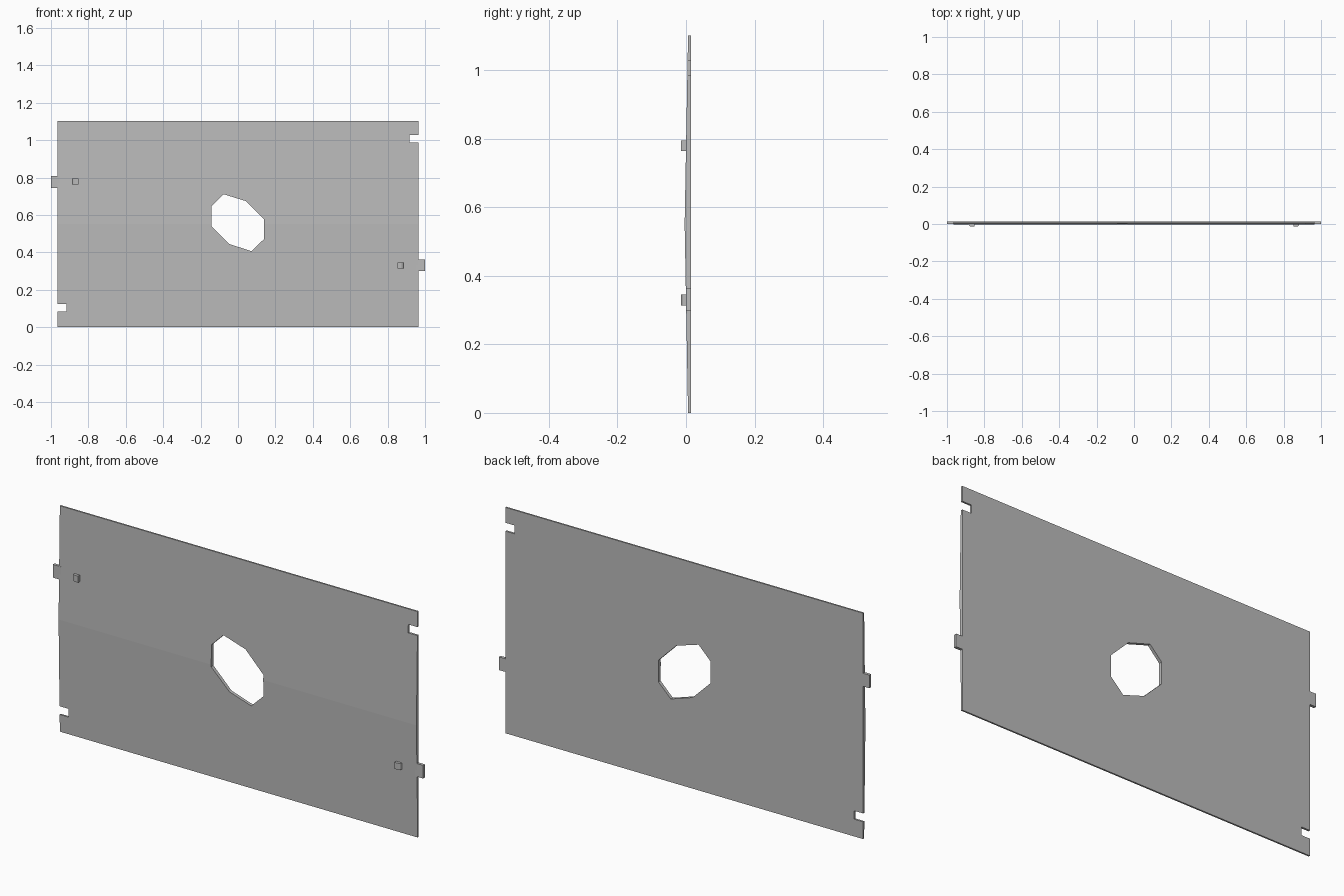
import bpy, bmesh
from mathutils import Vector

if "Cube" in bpy.data.objects:
    bpy.data.objects.remove(bpy.data.objects["Cube"])

grey = bpy.data.materials.new("plain grey")
grey.diffuse_color = (0.5, 0.5, 0.5, 1)
grey.use_nodes = True
grey.node_tree.nodes["Principled BSDF"].inputs["Base Color"].default_value = grey.diffuse_color


def prism(name, points, offset):
    """Extrude a flat 3D outline along an offset into a closed solid."""
    bm = bmesh.new()
    face = bm.faces.new([bm.verts.new(p) for p in points])
    ext = bmesh.ops.extrude_face_region(bm, geom=[face])
    bmesh.ops.translate(bm, vec=Vector(offset),
                        verts=[v for v in ext["geom"] if isinstance(v, bmesh.types.BMVert)])
    bmesh.ops.recalc_face_normals(bm, faces=bm.faces)
    mesh = bpy.data.meshes.new(name)
    bm.to_mesh(mesh)
    bm.free()
    mesh.materials.append(grey)
    ob = bpy.data.objects.new(name, mesh)
    bpy.context.collection.objects.link(ob)
    return ob


def box(name, x0, x1, y0, y1, z0, z1):
    return prism(name, [(x0, y0, z0), (x1, y0, z0), (x1, y0, z1), (x0, y0, z1)], (0, y1 - y0, 0))


H, W, BACK, MID = 1.102, 0.966, 0.014, 0.551

# panel: flat back, front slightly ridged along the middle height
panel = prism("panel", [(-W, BACK, 0), (-W, 0.006, 0), (-W, -0.004, MID),
                        (-W, 0.006, H), (-W, BACK, H)], (2 * W, 0, 0))

# eight-sided centre opening and the two edge notches
hole = [(-0.078, 0.711), (0.042, 0.674), (0.139, 0.577), (0.139, 0.471),
        (0.072, 0.406), (-0.045, 0.444), (-0.142, 0.54), (-0.142, 0.647)]
cutters = [prism("hole_cutter", [(x, -0.1, z) for x, z in hole], (0, 0.2, 0)),
           box("right_notch_cutter", 0.916, 1.1, -0.1, 0.1, 0.986, 1.027),
           box("left_notch_cutter", -1.1, -0.918, -0.1, 0.1, 0.084, 0.125)]
bpy.context.view_layer.objects.active = panel
for c in cutters:
    m = panel.modifiers.new("cut", 'BOOLEAN')
    m.operation, m.solver, m.object = 'DIFFERENCE', 'EXACT', c
    bpy.ops.object.modifier_apply(modifier=m.name)
for c in cutters:
    bpy.data.objects.remove(c)

# side tabs and wedge catches, repeated by a half turn
catch = [(0.854, 0.004), (0.854, -0.014), (0.873, -0.014), (0.881, -0.009), (0.887, 0.004)]
for side, s, tab_z, catch_z in (("right", 1, 0.331, 0.329), ("left", -1, 0.777, 0.780)):
    box(side + "_tab", s * 0.955, s * 1.0, 0.0, BACK, tab_z - 0.032, tab_z + 0.032)
    prism(side + "_catch", [(s * x, y, catch_z - 0.016) for x, y in catch], (0, 0, 0.032))
